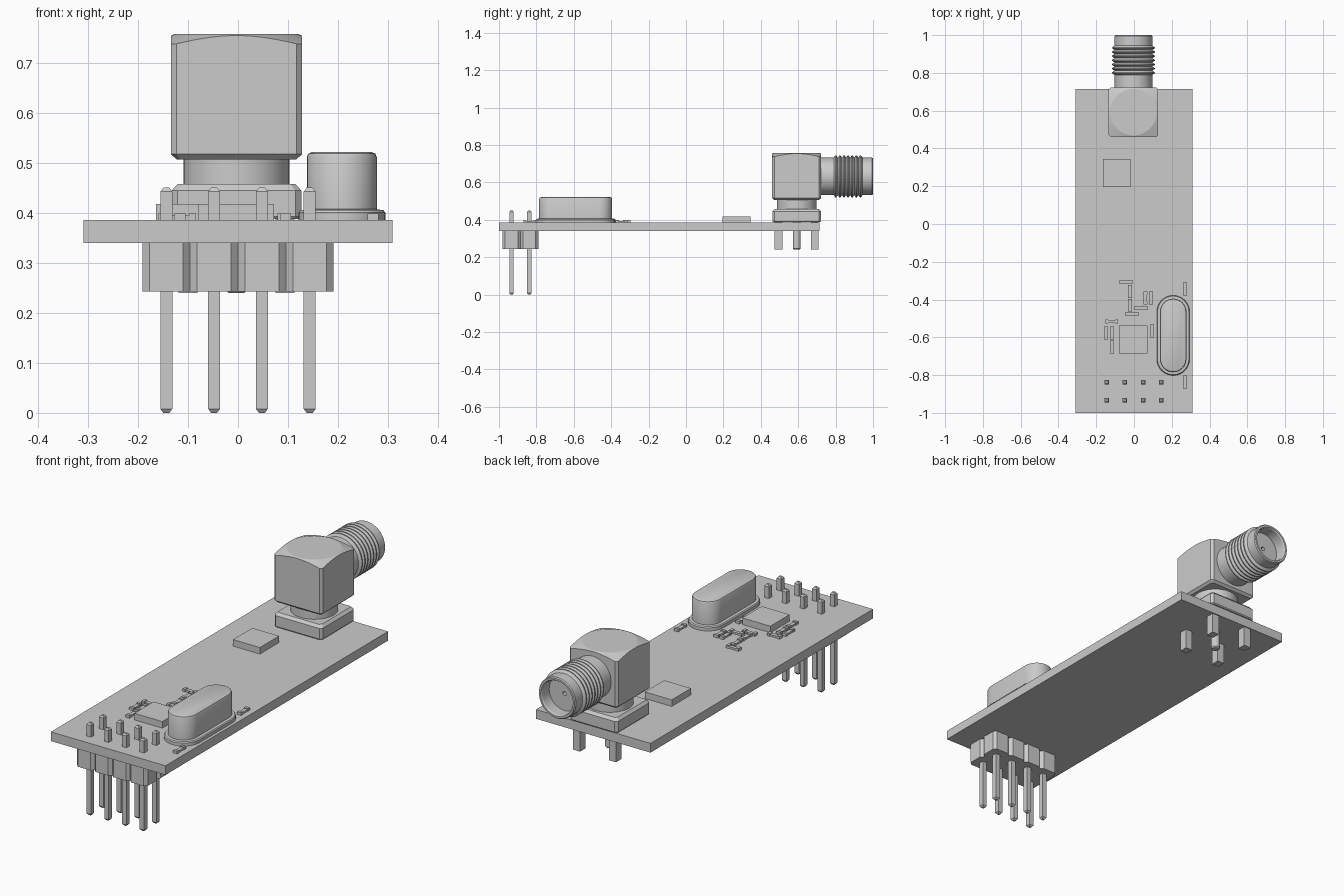
import bpy, bmesh, math
from mathutils import Matrix, Vector

if "Cube" in bpy.data.objects:
    bpy.data.objects.remove(bpy.data.objects["Cube"], do_unlink=True)

grey = bpy.data.materials.new("plain_grey")
grey.use_nodes = True
COLOUR = (0.6, 0.6, 0.6, 1)
grey.diffuse_color = COLOUR
grey.node_tree.nodes["Principled BSDF"].inputs["Base Color"].default_value = COLOUR


def finish(name, bm, smooth=False):
    bmesh.ops.recalc_face_normals(bm, faces=bm.faces)
    mesh = bpy.data.meshes.new(name)
    bm.to_mesh(mesh)
    bm.free()
    mesh.materials.append(grey)
    ob = bpy.data.objects.new(name, mesh)
    bpy.context.collection.objects.link(ob)
    if smooth:
        bpy.ops.object.select_all(action='DESELECT')
        ob.select_set(True)
        bpy.context.view_layer.objects.active = ob
        bpy.ops.object.shade_smooth_by_angle(angle=math.radians(30))
    return ob


def add_box(bm, centre, size):
    m = Matrix.Translation(centre) @ Matrix.Diagonal((*size, 1))
    return bmesh.ops.create_cube(bm, size=1, matrix=m)["verts"]


def box(name, x, y, z):
    """Box from (min, max) pairs."""
    bm = bmesh.new()
    add_box(bm, [sum(p) / 2 for p in (x, y, z)], [p[1] - p[0] for p in (x, y, z)])
    return finish(name, bm)


def loft(bm, rings):
    """Skin a list of closed point rings and cap both ends."""
    rows = [[bm.verts.new(p) for p in ring] for ring in rings]
    n = len(rows[0])
    for a, b in zip(rows, rows[1:]):
        for i in range(n):
            j = (i + 1) % n
            bm.faces.new((a[i], a[j], b[j], b[i]))
    bm.faces.new(rows[0])
    bm.faces.new(rows[-1])


def chamfered(cx, cy, hx, hy, c, z):
    """Rectangle ring with cut corners."""
    pts = [(hx, c - hy), (hx, hy - c), (hx - c, hy), (c - hx, hy),
           (-hx, hy - c), (-hx, c - hy), (c - hx, -hy), (hx - c, -hy)]
    return [(cx + px, cy + py, z) for px, py in pts]


def capsule(cx, cy, r, half, z, n=16):
    """Stadium ring, long along y."""
    ring = []
    for end, start in ((1, 0), (-1, math.pi)):
        for i in range(n + 1):
            a = start + math.pi * i / n
            ring.append((cx + r * math.cos(a), cy + end * half + r * math.sin(a), z))
    return ring


def circle(r, t, centre, axis='Z', n=48):
    ring = []
    for i in range(n):
        a = 2 * math.pi * i / n
        u, v = r * math.cos(a), r * math.sin(a)
        p = (u, v, t) if axis == 'Z' else (u, t, v)
        ring.append(Vector(centre) + Vector(p))
    return ring


def lathe(name, profile, centre, axis='Z', n=48):
    bm = bmesh.new()
    loft(bm, [circle(r, t, centre, axis, n) for r, t in profile])
    return finish(name, bm, True)


# Circuit board and the two square chips
TOP = 0.385
box("circuit_board", (-0.309, 0.309), (-1, 0.715), (0.34, TOP))
box("small_chip", (-0.164, -0.019), (0.196, 0.344), (TOP, 0.417))
box("main_chip", (-0.079, 0.072), (-0.686, -0.537), (TOP, 0.417))

# Pin header: eight cut-corner cells, each with a tapered square pin
PITCH = 0.0955
housing, pins = bmesh.new(), bmesh.new()
for col in range(4):
    for row in range(2):
        x, y = (col - 1.5) * PITCH, -0.933 + row * PITCH
        h = PITCH / 2
        loft(housing, [chamfered(x, y, h, h, 0.014, z) for z in (0.243, 0.34)])
        rings = []
        for z, w in ((0, 0.006), (0.008, 0.012), (0.442, 0.012), (0.45, 0.006)):
            rings.append([(x + sx * w, y + sy * w, z)
                          for sx, sy in ((1, 1), (-1, 1), (-1, -1), (1, -1))])
        loft(pins, rings)
finish("header_housing", housing)
finish("header_pins", pins)

# Crystal can: flange and rounded-edge capsule
CX, CY, HALF = 0.2075, -0.59, 0.125
bm = bmesh.new()
loft(bm, [capsule(CX, CY, r, HALF, z)
          for r, z in ((0.087, TOP), (0.087, 0.4), (0.083, 0.405), (0.07, 0.407))])
finish("crystal_flange", bm, True)
bm = bmesh.new()
loft(bm, [capsule(CX, CY, r, HALF, z)
          for r, z in ((0.07, 0.404), (0.07, 0.511), (0.067, 0.518), (0.06, 0.521))])
finish("crystal_can", bm, True)

# Tiny two-terminal parts: low body with raised end caps
ALONG_X = [(-0.042, -0.307), (0.037, -0.444), (-0.011, -0.476), (-0.118, -0.516)]
ALONG_Y = [(-0.022, -0.357), (-0.022, -0.43), (0.06, -0.392), (0.09, -0.392),
           (0.27, -0.344), (0.095, -0.566), (-0.148, -0.577), (-0.116, -0.577),
           (-0.116, -0.651), (0.27, -0.836)]
bodies, caps = bmesh.new(), bmesh.new()
for spots, turned in ((ALONG_X, False), (ALONG_Y, True)):
    for x, y in spots:
        def place(bm, offset, length, width, height):
            c = (x, y + offset) if turned else (x + offset, y)
            s = (width, length) if turned else (length, width)
            add_box(bm, (*c, TOP + height / 2), (*s, height))
        place(bodies, 0, 0.05, 0.018, 0.009)
        for side in (-1, 1):
            place(caps, side * 0.027, 0.014, 0.022, 0.013)
finish("chip_part_bodies", bodies)
finish("chip_part_caps", caps)

# Right-angle coaxial connector: base plate, neck and legs
SX, SY, SZ = -0.003, 0.592, 0.632
bm = bmesh.new()
loft(bm, [chamfered(SX, SY, h, h, c, z) for h, c, z in
          ((0.126, 0.012, 0.387), (0.13, 0.012, 0.392), (0.13, 0.012, 0.444),
           (0.118, 0.01, 0.457))])
finish("connector_base", bm)
lathe("connector_neck", [(0.106, 0.45), (0.106, 0.512)], (SX, SY, 0))
bm = bmesh.new()
for sx in (-1, 1):
    for sy in (-1, 1):
        add_box(bm, (SX + sx * 0.097, SY + sy * 0.097, 0.32), (0.038, 0.041, 0.16))
finish("connector_legs", bm)
lathe("connector_centre_pin", [(0.016, 0.24), (0.021, 0.246), (0.021, 0.39)],
      (SX, SY, 0), n=24)

# Connector body: cut-corner block whose top corners are trimmed by a cone
bm = bmesh.new()
loft(bm, [chamfered(SX, SY, h, h, c, z) for h, c, z in
          ((0.119, 0.008, 0.506), (0.131, 0.011, 0.517), (0.131, 0.011, 0.757))])
body = finish("connector_body", bm)
cone = lathe("corner_trimmer", [(0.25, 0.45), (0.25, 0.712), (0.12, 0.758), (0.1, 0.77)],
             (SX, SY, 0), n=64)
cone.hide_render = True
trim = body.modifiers.new("trim_corners", 'BOOLEAN')
trim.operation = 'INTERSECT'
trim.solver = 'EXACT'
trim.object = cone
bpy.ops.object.select_all(action='DESELECT')
body.select_set(True)
bpy.context.view_layer.objects.active = body
bpy.ops.object.modifier_apply(modifier=trim.name)
bpy.data.objects.remove(cone, do_unlink=True)
bpy.ops.object.shade_smooth_by_angle(angle=math.radians(12))

# Threaded barrel with an open socket and a small contact hole
RIDGES, START, STEP = 7, 0.79, 0.022
profile = [(0.1, 0.71), (0.1, START)]
for i in range(RIDGES):
    y = START + i * STEP
    profile += [(0.113, y + 0.008), (0.113, y + 0.013), (0.1, y + STEP)]
profile += [(0.1, 0.995), (0.096, 1), (0.087, 1), (0.083, 0.994), (0.083, 0.94),
            (0.01, 0.94), (0.01, 0.9)]
lathe("threaded_barrel", profile, (SX, 0, SZ), 'Y')
